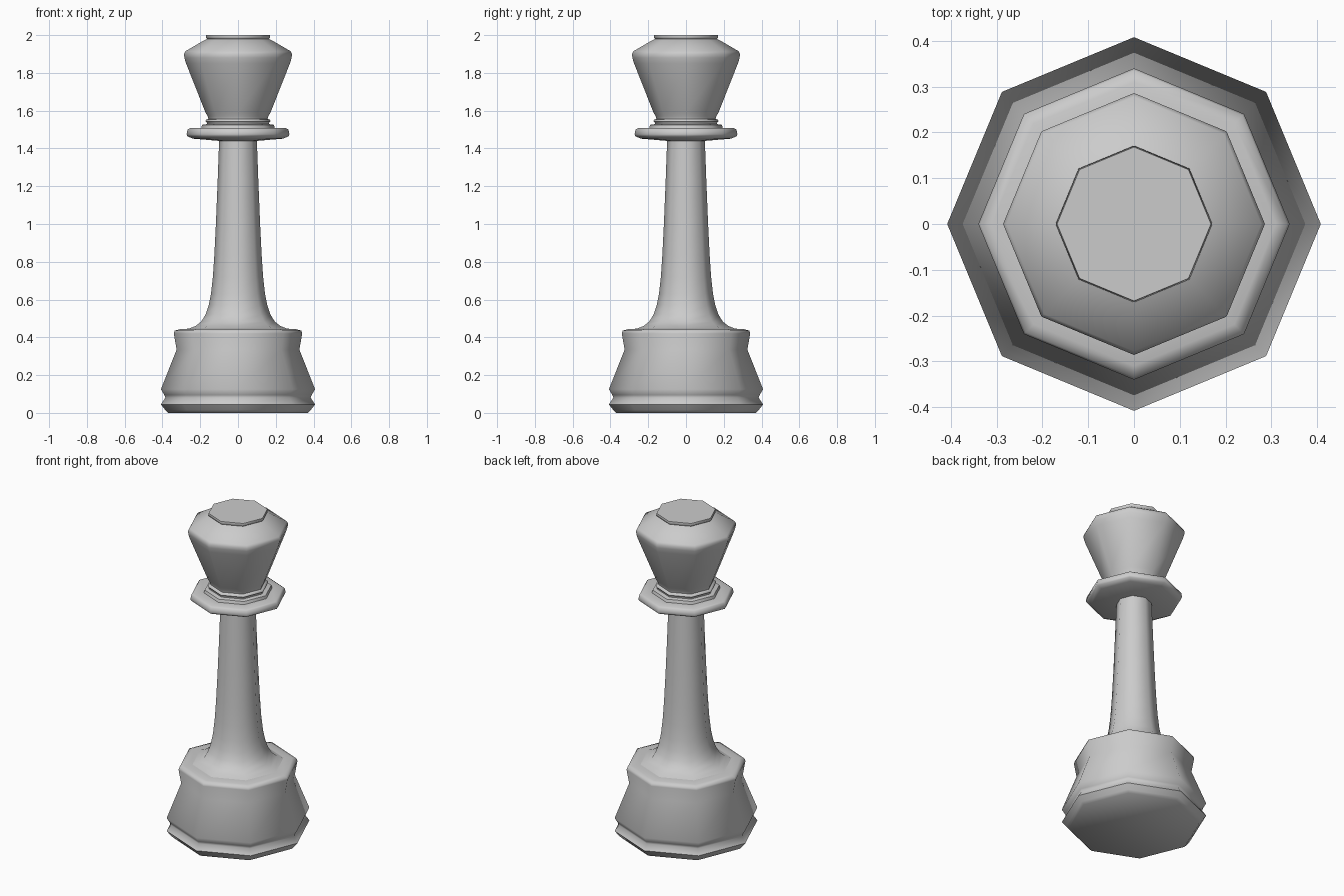
import bpy, bmesh
from math import cos, sin, pi, radians

if "Cube" in bpy.data.objects:
    bpy.data.objects.remove(bpy.data.objects["Cube"])

SIDES = 8


def lathe(name, profile, cap_bottom=False, cap_top=False):
    """Revolve (radius, height) points into an eight-sided part."""
    bm = bmesh.new()
    rings = [[bm.verts.new((r * cos(2 * pi * i / SIDES), r * sin(2 * pi * i / SIDES), z))
              for i in range(SIDES)] for r, z in profile]
    for low, high in zip(rings, rings[1:]):
        for i in range(SIDES):
            j = (i + 1) % SIDES
            bm.faces.new((low[i], low[j], high[j], high[i]))
    if cap_bottom:
        bm.faces.new(rings[0][::-1])
    if cap_top:
        bm.faces.new(rings[-1])
    mesh = bpy.data.meshes.new(name)
    bm.to_mesh(mesh)
    bm.free()
    obj = bpy.data.objects.new(name, mesh)
    bpy.context.collection.objects.link(obj)
    bpy.ops.object.select_all(action='DESELECT')
    obj.select_set(True)
    bpy.context.view_layer.objects.active = obj
    bpy.ops.object.shade_smooth_by_angle(angle=radians(60))
    return obj


# Heavy foot with a groove and a waisted shoulder
lathe("base", [(.37, 0), (.385, .015), (.408, .045), (.385, .08), (.39, .095),
               (.408, .125), (.325, .335), (.34, .42), (.335, .435), (.31, .443),
               (.26, .446)], cap_bottom=True)

# Slender flared stem
lathe("stem", [(.26, .446), (.225, .46), (.195, .483), (.172, .52), (.155, .57),
               (.143, .63), (.133, .72), (.125, .84), (.117, 1.0), (.108, 1.22),
               (.10, 1.44)])

# Thin overhanging disc with two small steps
lathe("collar", [(.10, 1.44), (.24, 1.452), (.268, 1.465), (.272, 1.475),
                 (.267, 1.50), (.255, 1.507), (.195, 1.508), (.19, 1.525),
                 (.165, 1.529), (.165, 1.538), (.172, 1.543), (.170, 1.552),
                 (.157, 1.556)])

# Widening crown with sloping shoulders and a low flat cap
lathe("head", [(.157, 1.556), (.16, 1.57), (.172, 1.59), (.275, 1.85), (.284, 1.88),
               (.286, 1.90), (.278, 1.915), (.18, 1.972), (.163, 1.98), (.171, 1.987),
               (.168, 2.0)], cap_top=True)
